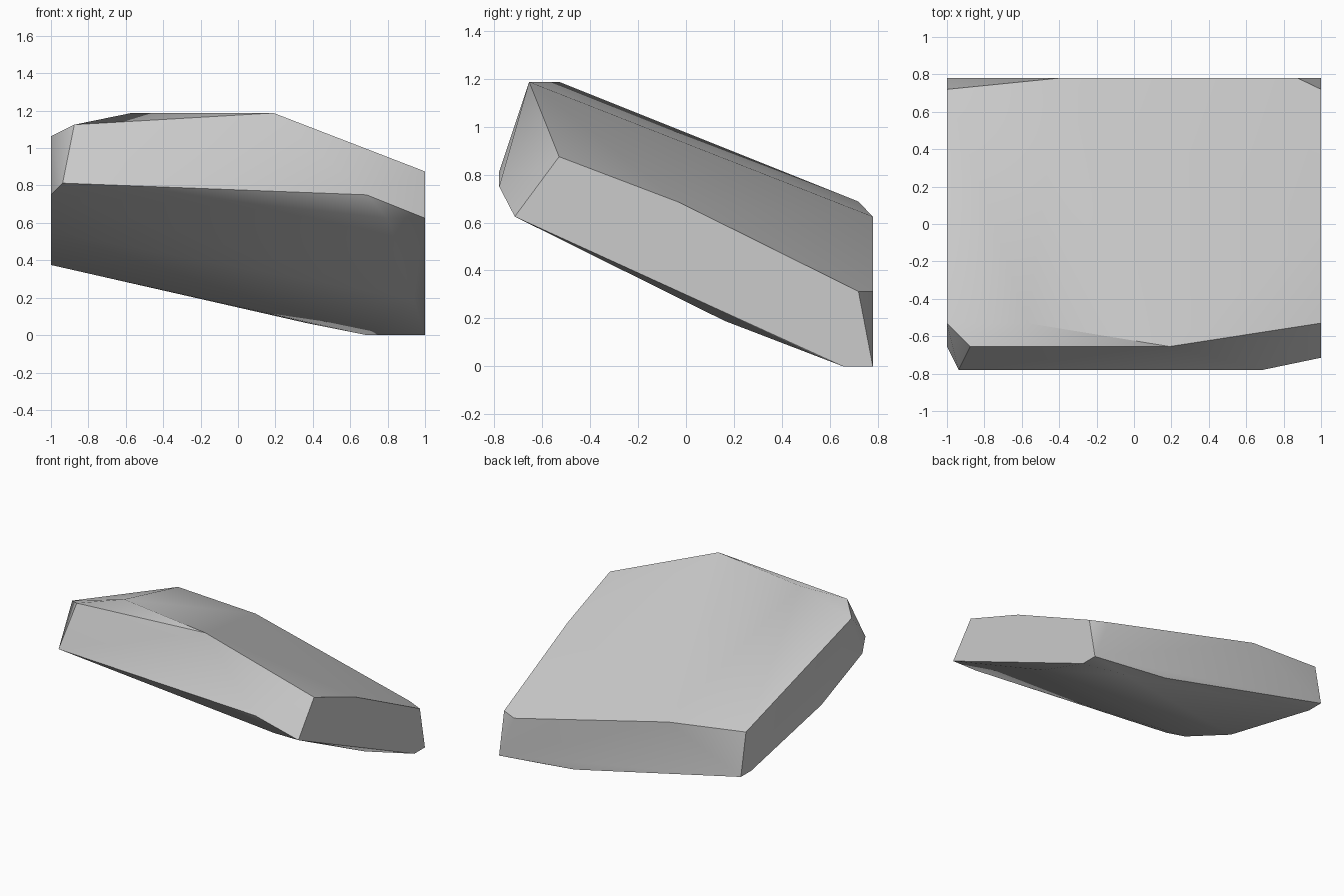
import bpy
import bmesh
import math

cube = bpy.data.objects.get("Cube")
if cube:
    bpy.data.objects.remove(cube, do_unlink=True)

# Stone colour
stone = bpy.data.materials.new("stone_grey")
stone.use_nodes = True
grey = (0.6, 0.6, 0.6, 1)
stone.diffuse_color = grey
stone.node_tree.nodes["Principled BSDF"].inputs["Base Color"].default_value = grey

# Corner points of the tilted slab, grouped by region
right_end = [(1, -.715, .625), (1, -.53, .875), (1, -.03, .685), (1, .72, .3125),
             (1, .78, 0), (1, .655, 0)]
left_end = [(-1, -.53, 1.0625), (-1, -.655, .75), (-1, -.17, .55),
            (-1, .655, .375), (-1, .78, .375), (-1, .72, .6875)]
front_ridge = [(.6875, -.78, .75), (-.9375, -.78, .8125), (.8, -.715, .625)]
top_ridge = [(.19, -.655, 1.1875), (-.875, -.655, 1.125), (-.57, -.53, 1.1875)]
back_rim = [(.875, .78, .3125), (-.4, .78, .625), (.375, .78, .0625)]
underside = [(.6875, .72, 0), (.9375, .16, .19)]

# Wrap the corners in a convex skin and merge coplanar triangles
bm = bmesh.new()
for point in right_end + left_end + front_ridge + top_ridge + back_rim + underside:
    bm.verts.new(point)
hull = bmesh.ops.convex_hull(bm, input=bm.verts)
loose = [v for v in bm.verts if not v.link_faces]
bmesh.ops.delete(bm, geom=loose, context='VERTS')
bmesh.ops.dissolve_limit(bm, angle_limit=math.radians(1), verts=bm.verts, edges=bm.edges)
bmesh.ops.recalc_face_normals(bm, faces=bm.faces)

mesh = bpy.data.meshes.new("rock_slab")
bm.to_mesh(mesh)
bm.free()
mesh.materials.append(stone)
rock = bpy.data.objects.new("rock_slab", mesh)
bpy.context.collection.objects.link(rock)

# Soft shading over shallow bends, crisp main edges
bpy.ops.object.select_all(action='DESELECT')
rock.select_set(True)
bpy.context.view_layer.objects.active = rock
bpy.ops.object.shade_smooth_by_angle(angle=math.radians(40))
